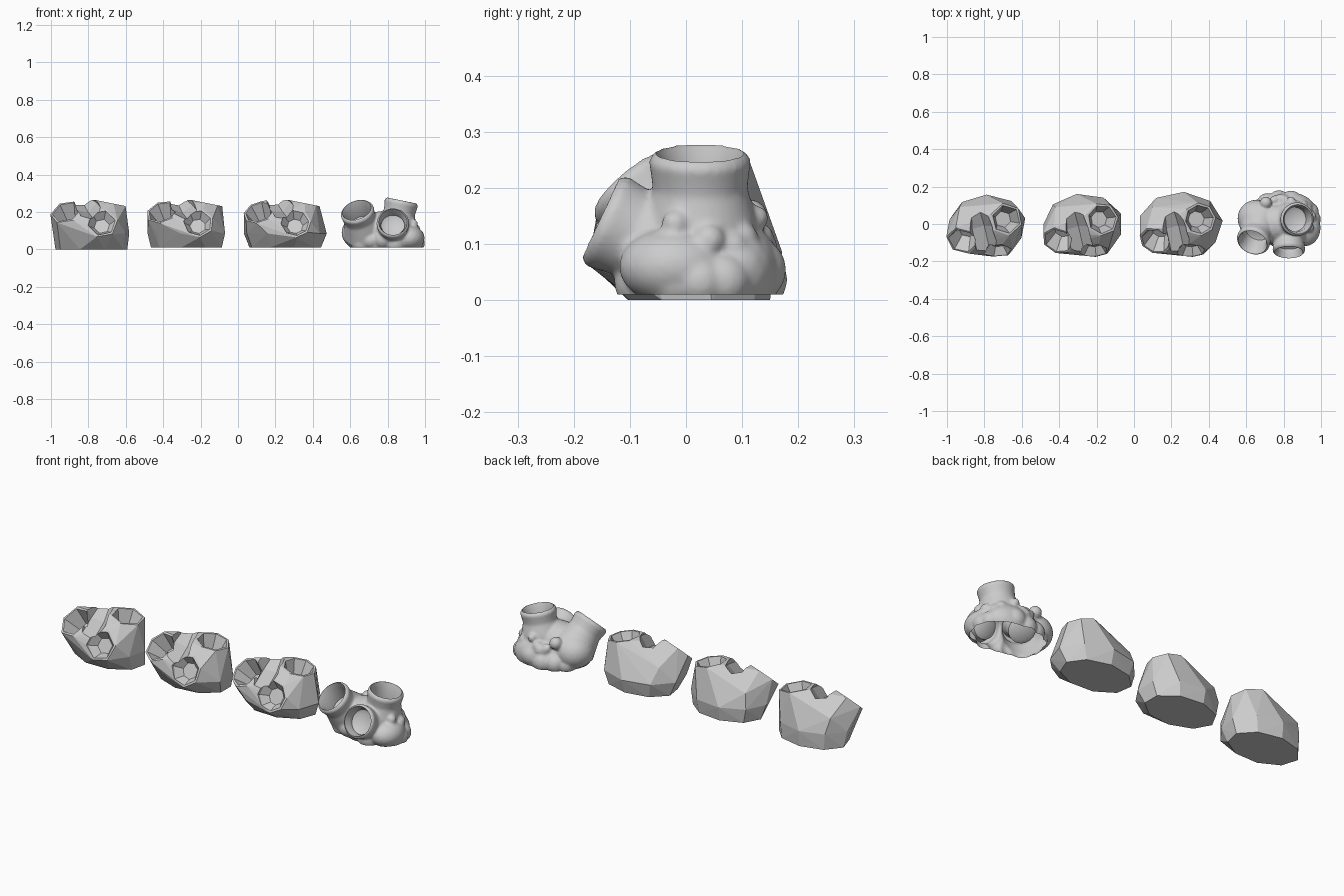
import bpy, bmesh, math, random
from mathutils import Vector, Matrix

random.seed(4)
if "Cube" in bpy.data.objects:
    bpy.data.objects.remove(bpy.data.objects["Cube"])

grey = bpy.data.materials.new("stone_grey")
grey.use_nodes = True
grey.diffuse_color = (0.6, 0.6, 0.6, 1)
grey.node_tree.nodes["Principled BSDF"].inputs["Base Color"].default_value = (0.6, 0.6, 0.6, 1)

# Mouths of the tall, left and front tubes: rim centre, outward direction, rim radius
MOUTHS = [
    (Vector((0.10, 0.025, 0.248)), Vector((0.2, 0, 1)), 0.088),
    (Vector((-0.135, -0.09, 0.2)), Vector((-0.25, -0.6, 0.72)), 0.089),
    (Vector((0.055, -0.14, 0.14)), Vector((0, -0.9, 0.42)), 0.085),
]


def frame(centre, axis):
    return Matrix.Translation(centre) @ axis.to_track_quat('Z', 'Y').to_matrix().to_4x4()


def ring(radius, height, sides, phase=0):
    return [Vector((radius * math.cos(phase + math.tau * i / sides),
                    radius * math.sin(phase + math.tau * i / sides), height))
            for i in range(sides)]


def lathe(bm, profile, matrix, sides, phase=0):
    """Closed solid from (radius, height) pairs listed bottom to top."""
    loops = [[bm.verts.new(matrix @ p) for p in ring(r, h, sides, phase)] for r, h in profile]
    for low, high in zip(loops, loops[1:]):
        for i in range(sides):
            j = (i + 1) % sides
            bm.faces.new((low[i], low[j], high[j], high[i]))
    bm.faces.new(loops[0][::-1])
    bm.faces.new(loops[-1])


def blob(bm, centre, radii):
    matrix = Matrix.Translation(centre) @ Matrix.Diagonal((*radii, 1))
    bmesh.ops.create_icosphere(bm, subdivisions=3, radius=1, matrix=matrix)


def make_object(name, bm, x):
    bmesh.ops.recalc_face_normals(bm, faces=bm.faces[:])
    mesh = bpy.data.meshes.new(name)
    bm.to_mesh(mesh)
    bm.free()
    mesh.materials.append(grey)
    obj = bpy.data.objects.new(name, mesh)
    obj.location.x = x
    bpy.context.collection.objects.link(obj)
    return obj


def make_cutter(x, profile, matrix, sides, phase=0):
    bm = bmesh.new()
    lathe(bm, profile, matrix, sides, phase)
    cutter = make_object("cutter", bm, x)
    cutter.hide_render = True
    return cutter


def bake(obj, cutters=()):
    """Cut, then freeze the modifier results and discard the cutters."""
    for cutter in cutters:
        mod = obj.modifiers.new("cut", 'BOOLEAN')
        mod.operation, mod.object, mod.solver = 'DIFFERENCE', cutter, 'EXACT'
    graph = bpy.context.evaluated_depsgraph_get()
    obj.data = bpy.data.meshes.new_from_object(obj.evaluated_get(graph))
    obj.modifiers.clear()
    for cutter in cutters:
        bpy.data.objects.remove(cutter)


def faceted_cluster(name, x, sides, back, phase, floor):
    # Hull around the base, back shoulder and rims
    bm = bmesh.new()
    points = []
    for z, rx, ry, shift in ((floor, 0.195, 0.13, 0.02), (0.085, back * 1.31, back, 0)):
        points += [Vector((p.x * rx, p.y * ry + shift, z)) for p in ring(1, 0, 9, phase)]
    points += [Vector(p) for p in ((-0.15, 0.09, 0.165), (-0.03, 0.12, 0.16), (0.12, 0.11, 0.15))]
    for centre, axis, radius in MOUTHS:
        points += [frame(centre, axis) @ p for p in ring(radius, 0, sides, phase)]
    for p in points:
        bm.verts.new(p)
    hull = bmesh.ops.convex_hull(bm, input=bm.verts[:])
    loose = {g for g in hull["geom_interior"] + hull["geom_unused"]
             if isinstance(g, bmesh.types.BMVert)}
    bmesh.ops.delete(bm, geom=list(loose), context='VERTS')
    obj = make_object(name, bm, x)

    # Angular craters, and a valley falling forward between the rims
    cutters = []
    for (centre, axis, radius), depth in zip(MOUTHS, (0.09, 0.09, 0.04)):
        profile = [(radius * 0.5, -depth), (radius * 0.87, 0), (radius * 1.0, 0.08)]
        cutters.append(make_cutter(x, profile, frame(centre, axis), sides, phase + 0.04))
    valley = frame(Vector((-0.035, -0.03, 0.26)), Vector((-0.2, 0.9, 0.25)))
    cutters.append(make_cutter(x, [(0.07, -0.2), (0.068, 0.0), (0.03, 0.17)], valley, 6, phase))
    bake(obj, cutters)


def smooth_cluster(name, x):
    # Flared tubes with rolled lips
    bm = bmesh.new()
    for (centre, axis, radius), length in zip(MOUTHS, (0.2, 0.15, 0.14)):
        profile = [(0.115, -length), (0.1, -0.1), (radius * 0.96, -0.05),
                   (radius, -0.02), (radius * 1.04, 0.0), (radius * 0.92, 0.015)]
        lathe(bm, profile, frame(centre, axis), 32)
    # Rounded body filling the gaps between the tubes
    blob(bm, (0.01, 0.02, 0.05), (0.19, 0.13, 0.11))
    blob(bm, (0.05, 0.09, 0.05), (0.14, 0.08, 0.09))
    blob(bm, (-0.12, 0.03, 0.09), (0.1, 0.1, 0.09))
    blob(bm, (0, 0, 0.1), (0.13, 0.11, 0.105))
    blob(bm, (0.14, -0.02, 0.06), (0.085, 0.1, 0.07))
    # Lumpy skirt and small bumps
    for i in range(15):
        a = math.tau * i / 15
        size = random.uniform(0.045, 0.06)
        blob(bm, (0.018 + 0.16 * math.cos(a), 0.025 + 0.1 * math.sin(a),
                  random.uniform(0.03, 0.06)), (size, size, size))
    for i in range(16):
        a = random.uniform(-0.6, 3.3)
        size = random.uniform(0.022, 0.034)
        blob(bm, (0.015 + 0.16 * math.cos(a), 0.02 + 0.11 * math.sin(a),
                  random.uniform(0.09, 0.15)), (size, size, size))
    obj = make_object(name, bm, x)
    remesh = obj.modifiers.new("fuse", 'REMESH')
    remesh.mode, remesh.voxel_size = 'VOXEL', 0.006
    soften = obj.modifiers.new("soften", 'SMOOTH')
    soften.iterations, soften.factor = 9, 0.5
    bake(obj)

    # Round craters and a flat ground plane
    cutters = []
    for (centre, axis, radius), depth in zip(MOUTHS, (0.09, 0.09, 0.035)):
        profile = [(radius * 0.5, -depth - 0.012), (radius * 0.74, -depth),
                   (radius * 0.76, -0.015), (radius * 0.88, 0.008), (radius * 1.0, 0.06)]
        cutters.append(make_cutter(x, profile, frame(centre, axis), 40))
    cutters.append(make_cutter(x, [(0.5, -0.3), (0.5, 0.01)], Matrix.Identity(4), 8))
    bake(obj, cutters)

    # Open underside
    bm = bmesh.new()
    bm.from_mesh(obj.data)
    ground = [f for f in bm.faces if all(v.co.z < 0.0105 for v in f.verts)]
    bmesh.ops.delete(bm, geom=ground, context='FACES')
    bm.to_mesh(obj.data)
    bm.free()
    bpy.ops.object.select_all(action='DESELECT')
    obj.select_set(True)
    bpy.context.view_layer.objects.active = obj
    bpy.ops.object.shade_smooth_by_angle(angle=math.radians(45))


faceted_cluster("coarse_cluster", -0.783, 6, 0.157, 0.2, 0.0)
faceted_cluster("medium_cluster", -0.27, 7, 0.163, 0.35, 0.01)
faceted_cluster("fine_cluster", 0.25, 8, 0.172, 0.1, 0.01)
smooth_cluster("smooth_cluster", 0.773)
